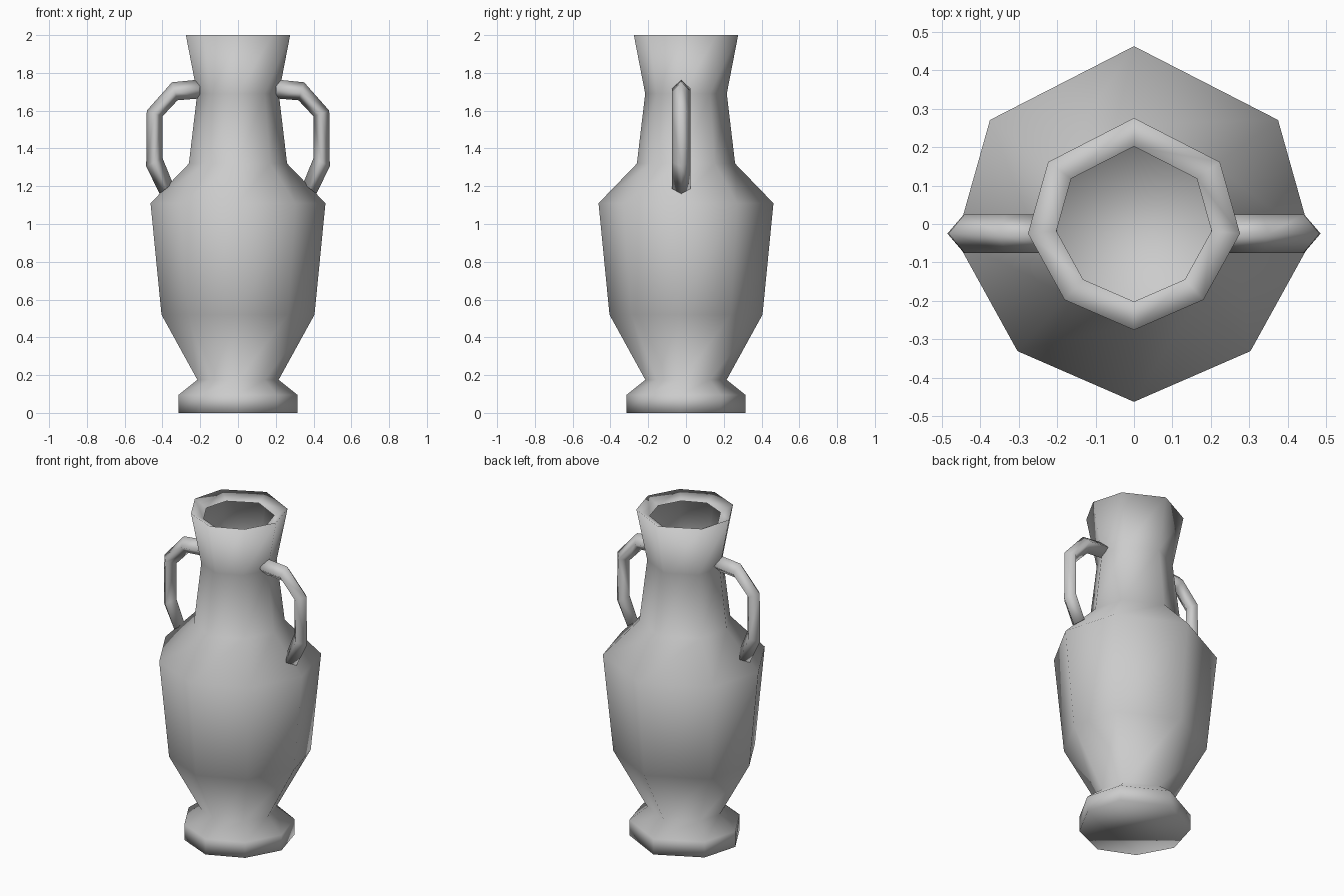
import bpy, bmesh

if "Cube" in bpy.data.objects:
    bpy.data.objects.remove(bpy.data.objects["Cube"])

clay = bpy.data.materials.new("grey clay")
clay.diffuse_color = (0.6, 0.6, 0.6, 1)
clay.use_nodes = True
clay.node_tree.nodes["Principled BSDF"].inputs["Base Color"].default_value = clay.diffuse_color


def loft(name, rings, cap_start, cap_end):
    """Join rings of points with quads and shade smooth."""
    bm = bmesh.new()
    loops = [[bm.verts.new(p) for p in ring] for ring in rings]
    n = len(loops[0])
    for a, b in zip(loops, loops[1:]):
        for i in range(n):
            j = (i + 1) % n
            bm.faces.new((a[i], a[j], b[j], b[i]))
    if cap_start:
        bm.faces.new(loops[0][::-1])
    if cap_end:
        bm.faces.new(loops[-1])
    if cap_start and cap_end:
        bmesh.ops.recalc_face_normals(bm, faces=bm.faces[:])
    for f in bm.faces:
        f.smooth = True
    me = bpy.data.meshes.new(name)
    bm.to_mesh(me)
    bm.free()
    me.materials.append(clay)
    ob = bpy.data.objects.new(name, me)
    bpy.context.collection.objects.link(ob)
    return ob


# vase body: slightly uneven eight-sided section swept up a profile,
# with the lip folded inward at the top
section = [(1, -0.09), (0.81, 0.585), (0, 1), (-0.81, 0.585),
           (-1, -0.09), (-0.655, -0.715), (0, -1), (0.655, -0.715)]
profile = [(0.315, 0), (0.315, 0.095), (0.215, 0.175), (0.405, 0.52),
           (0.463, 1.11), (0.26, 1.32), (0.216, 1.69), (0.276, 2.0),
           (0.202, 1.96)]
loft("vase_body", [[(r * x, r * y, z) for x, y in section] for r, z in profile],
     True, False)

# handles: diamond-section tubes, given by outer and inner outline points
outer = [(0.20, 1.765), (0.35, 1.75), (0.483, 1.60), (0.486, 1.305), (0.415, 1.16)]
inner = [(0.20, 1.665), (0.32, 1.655), (0.40, 1.57), (0.40, 1.35), (0.345, 1.215)]
for side, name in ((1, "right_handle"), (-1, "left_handle")):
    rings = []
    for (ox, oz), (ix, iz) in zip(outer, inner):
        mx, mz = (ox + ix) / 2, (oz + iz) / 2
        rings.append([(side * ox, -0.025, oz), (side * mx, 0.025, mz),
                      (side * ix, -0.025, iz), (side * mx, -0.075, mz)])
    loft(name, rings, True, True)
